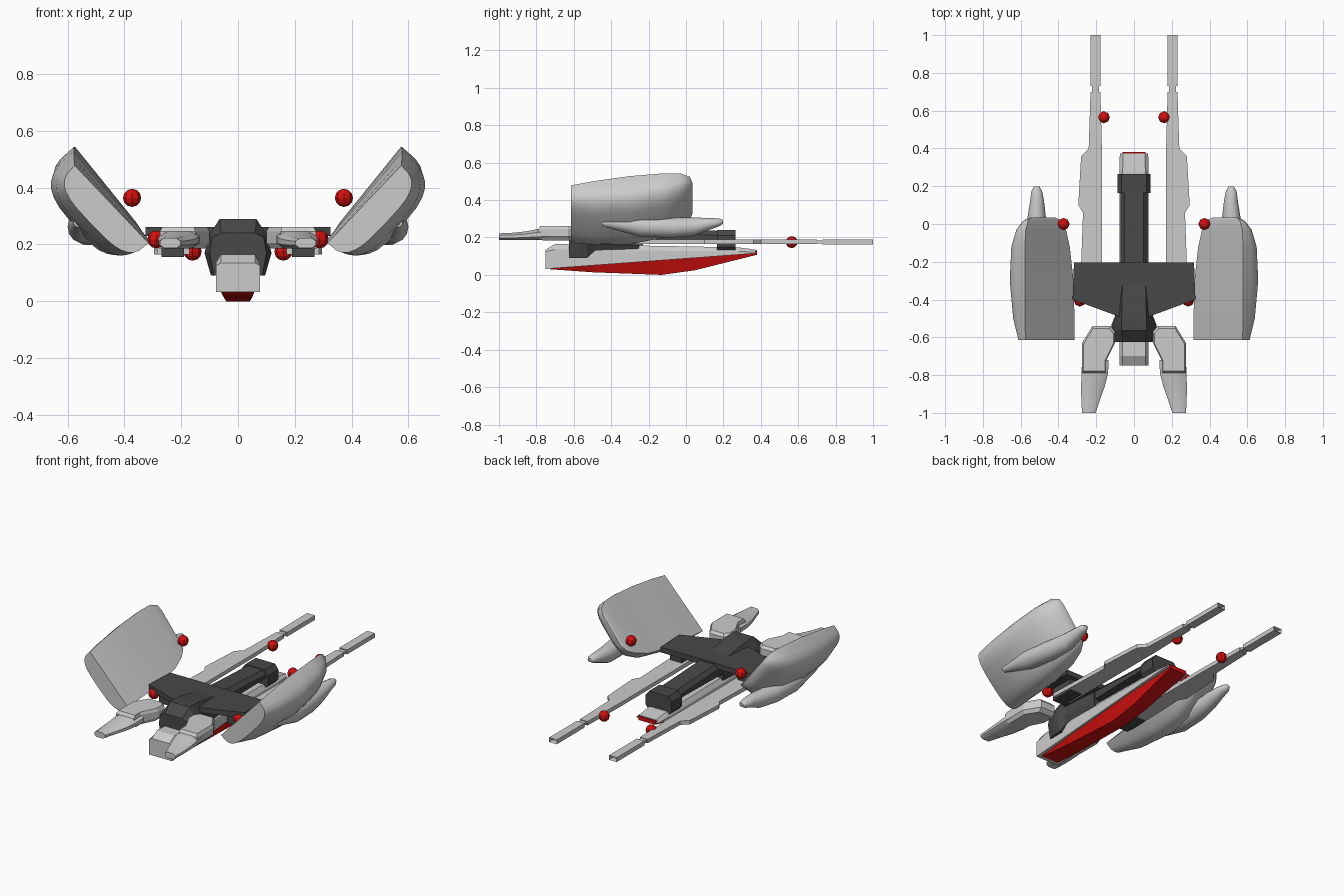
import bpy, bmesh, math
from mathutils import Vector

if "Cube" in bpy.data.objects:
    bpy.data.objects.remove(bpy.data.objects["Cube"])


def material(name, col):
    m = bpy.data.materials.new(name)
    m.diffuse_color = (*col, 1)
    m.use_nodes = True
    m.node_tree.nodes["Principled BSDF"].inputs["Base Color"].default_value = m.diffuse_color
    return m


DARK = material("dark_grey", (0.065, 0.065, 0.065))
RED = material("red", (0.65, 0.005, 0.005))


def finish(name, bm, mat=None, smooth=None):
    bmesh.ops.recalc_face_normals(bm, faces=bm.faces)
    me = bpy.data.meshes.new(name)
    bm.to_mesh(me)
    bm.free()
    ob = bpy.data.objects.new(name, me)
    bpy.context.collection.objects.link(ob)
    if mat:
        me.materials.append(mat)
    if smooth:
        bpy.ops.object.select_all(action='DESELECT')
        ob.select_set(True)
        bpy.context.view_layer.objects.active = ob
        bpy.ops.object.shade_smooth_by_angle(angle=math.radians(smooth))
    return ob


def loft(name, rings, mat=None, side=1, smooth=None, hollow=False):
    """Skin a list of closed rings of 3D points, capping both ends."""
    bm = bmesh.new()
    vs = [[bm.verts.new((p[0] * side, p[1], p[2])) for p in r] for r in rings]
    n = len(rings[0])
    for a, b in zip(vs, vs[1:]):
        for i in range(n):
            j = (i + 1) % n
            bm.faces.new((a[i], a[j], b[j], b[i]))
    bm.faces.new(vs[0])
    end = bm.faces.new(vs[-1])
    if hollow:
        bmesh.ops.recalc_face_normals(bm, faces=bm.faces)
        bmesh.ops.inset_region(bm, faces=[end], thickness=0.005, depth=0)
        bmesh.ops.translate(bm, verts=end.verts, vec=(0, -0.03, 0))
    return finish(name, bm, mat, smooth)


def plate(name, outline, z0, z1, mat=None, side=1):
    """Flat plate from an x-y outline."""
    return loft(name, [[(x, y, z) for x, y in outline] for z in (z0, z1)], mat, side)


def rect(y, x0, x1, z0, z1):
    return [(x0, y, z0), (x1, y, z0), (x1, y, z1), (x0, y, z1)]


def sym(y, half):
    """Ring mirrored in x from right-hand points listed bottom to top."""
    return [(x, y, z) for x, z in half] + [(-x, y, z) for x, z in reversed(half)]


# central hull with chamfered top
loft("hull", [
    sym(-0.75, [(0.078, 0.032), (0.078, 0.125), (0.06, 0.135)]),
    sym(-0.70, [(0.078, 0.036), (0.078, 0.135), (0.06, 0.165)]),
    sym(0.28, [(0.078, 0.108), (0.078, 0.125), (0.06, 0.147)]),
    sym(0.372, [(0.075, 0.115), (0.075, 0.122), (0.058, 0.135)])])

# red keel
loft("keel", [
    sym(-0.725, [(0.055, 0.03), (0.064, 0.04)]),
    sym(-0.50, [(0.05, 0.014), (0.066, 0.055)]),
    sym(-0.13, [(0.042, 0.0), (0.068, 0.083)]),
    sym(0.05, [(0.045, 0.025), (0.068, 0.097)]),
    sym(0.38, [(0.055, 0.108), (0.06, 0.132)])], RED)

# dark rear body, spine, nose block and cross wing
loft("rear_body", [
    sym(-0.625, [(0.085, 0.09), (0.10, 0.17), (0.09, 0.225), (0.06, 0.24)]),
    sym(-0.565, [(0.095, 0.09), (0.118, 0.17), (0.10, 0.235), (0.065, 0.29)]),
    sym(-0.53, [(0.095, 0.09), (0.118, 0.17), (0.10, 0.235), (0.065, 0.29)]),
    sym(-0.485, [(0.08, 0.13), (0.10, 0.17), (0.09, 0.235), (0.065, 0.288)]),
    sym(-0.25, [(0.07, 0.14), (0.08, 0.17), (0.08, 0.22), (0.06, 0.25)])], DARK)
loft("spine", [
    sym(-0.30, [(0.072, 0.18), (0.072, 0.235), (0.05, 0.26)]),
    sym(-0.15, [(0.072, 0.185), (0.072, 0.225), (0.05, 0.25)]),
    sym(0.18, [(0.072, 0.19), (0.072, 0.21), (0.05, 0.235)])], DARK)
loft("nose_block", [
    sym(y, [(0.07, 0.13), (0.088, 0.15), (0.088, 0.21), (0.065, 0.24)])
    for y in (0.165, 0.265)], DARK)
wing = [(0.08, -0.49), (0.325, -0.40), (0.318, -0.205)]
plate("cross_wing", wing + [(-x, y) for x, y in reversed(wing)], 0.23, 0.262, DARK)

# side pod stations: y, inner low edge (x, z), inner top edge (x, z), outward bulge
POD = [(-0.615, (0.315, 0.205), (0.575, 0.478), 0.10),
       (-0.50, (0.315, 0.215), (0.577, 0.50), 0.145),
       (-0.30, (0.32, 0.225), (0.578, 0.528), 0.17),
       (-0.12, (0.34, 0.25), (0.578, 0.543), 0.15),
       (-0.03, (0.36, 0.28), (0.573, 0.543), 0.11),
       (0.02, (0.385, 0.305), (0.56, 0.525), 0.06),
       (0.035, (0.42, 0.335), (0.54, 0.49), 0.025)]


def pod_ring(y, a, t, bulge, n=14):
    a, t = Vector(a), Vector(t)
    mid, half = (a + t) / 2, (t - a) / 2
    out = Vector((half.y, -half.x)).normalized()
    ring = []
    for i in range(n + 1):
        c, s = math.cos(math.pi * i / n), max(0, math.sin(math.pi * i / n))
        p = mid + half * math.copysign(abs(c) ** 0.6, c) + out * bulge * s ** 0.6
        ring.append((p.x, y, p.y))
    return ring


# spike stations: y, x, z, radius x, radius z
SPIKE = [(-0.45, 0.56, 0.28, 0.02, 0.02), (-0.25, 0.545, 0.262, 0.055, 0.058),
         (-0.08, 0.53, 0.252, 0.055, 0.055), (0.04, 0.515, 0.257, 0.048, 0.05),
         (0.12, 0.513, 0.272, 0.037, 0.034), (0.175, 0.515, 0.28, 0.028, 0.022),
         (0.198, 0.515, 0.283, 0.014, 0.011)]

# gun rail outline
RAIL = [(0.17, -0.36), (0.285, -0.36), (0.27, 0.06), (0.295, 0.10), (0.28, 0.36),
        (0.24, 0.40), (0.23, 0.70), (0.178, 0.70), (0.17, 0.40)]

for side, tag in ((1, "right"), (-1, "left")):
    loft("side_pod_" + tag, [pod_ring(*s) for s in POD], None, side, 40)
    loft("pod_spike_" + tag, [
        [(x + rx * math.cos(k * math.tau / 14), y, z + rz * math.sin(k * math.tau / 14))
         for k in range(14)] for y, x, z, rx, rz in SPIKE], None, side, 60)

    # gun rail, neck, hollow tip and mount under the wing
    plate("gun_rail_" + tag, RAIL, 0.164, 0.188, None, side)
    loft("gun_neck_" + tag, [rect(y, 0.185, 0.223, 0.168, 0.184)
                             for y in (0.69, 0.74)], None, side)
    loft("gun_tip_" + tag, [rect(y, 0.177, 0.23, 0.163, 0.19)
                            for y in (0.73, 1.0)], None, side, None, True)
    loft("gun_mount_" + tag, [rect(y, 0.19, 0.27, 0.156, 0.24)
                              for y in (-0.38, -0.23)], DARK, side)

    # rear engine block with chamfered plan, and smooth tapering tail
    block = [(0.10, -0.57), (0.125, -0.54), (0.22, -0.54), (0.275, -0.63),
             (0.275, -0.79), (0.15, -0.79), (0.15, -0.73), (0.10, -0.63)]
    c = Vector((0.19, -0.67))
    rings = []
    for z, k in ((0.185, 0.82), (0.205, 1), (0.245, 1), (0.262, 0.9)):
        rings.append([(c.x + (x - c.x) * k, c.y + (y - c.y) * k, z) for x, y in block])
    loft("engine_block_" + tag, rings, None, side)
    tail = []
    for y, x0, x1, z0, z1 in ((-0.72, 0.135, 0.275, 0.185, 0.25),
                              (-0.79, 0.137, 0.278, 0.186, 0.245),
                              (-0.86, 0.155, 0.28, 0.186, 0.232),
                              (-0.93, 0.18, 0.279, 0.186, 0.225),
                              (-1.0, 0.203, 0.275, 0.187, 0.222)):
        w, h = (x1 - x0) * 0.2, (z1 - z0) * 0.3
        tail.append([(x0 + w, y, z0), (x1 - w, y, z0), (x1, y, z0 + h), (x1, y, z1 - h),
                     (x1 - w, y, z1), (x0 + w, y, z1), (x0, y, z1 - h), (x0, y, z0 + h)])
    loft("engine_tail_" + tag, tail, None, side, 50)

    # red marker balls
    for i, p in enumerate(((0.16, 0.565, 0.175), (0.373, 0.0, 0.364),
                           (0.287, -0.405, 0.218))):
        bm = bmesh.new()
        bmesh.ops.create_uvsphere(bm, u_segments=8, v_segments=6, radius=0.032)
        bmesh.ops.translate(bm, verts=bm.verts, vec=(p[0] * side, p[1], p[2]))
        finish("marker_ball_%s_%d" % (tag, i + 1), bm, RED)
